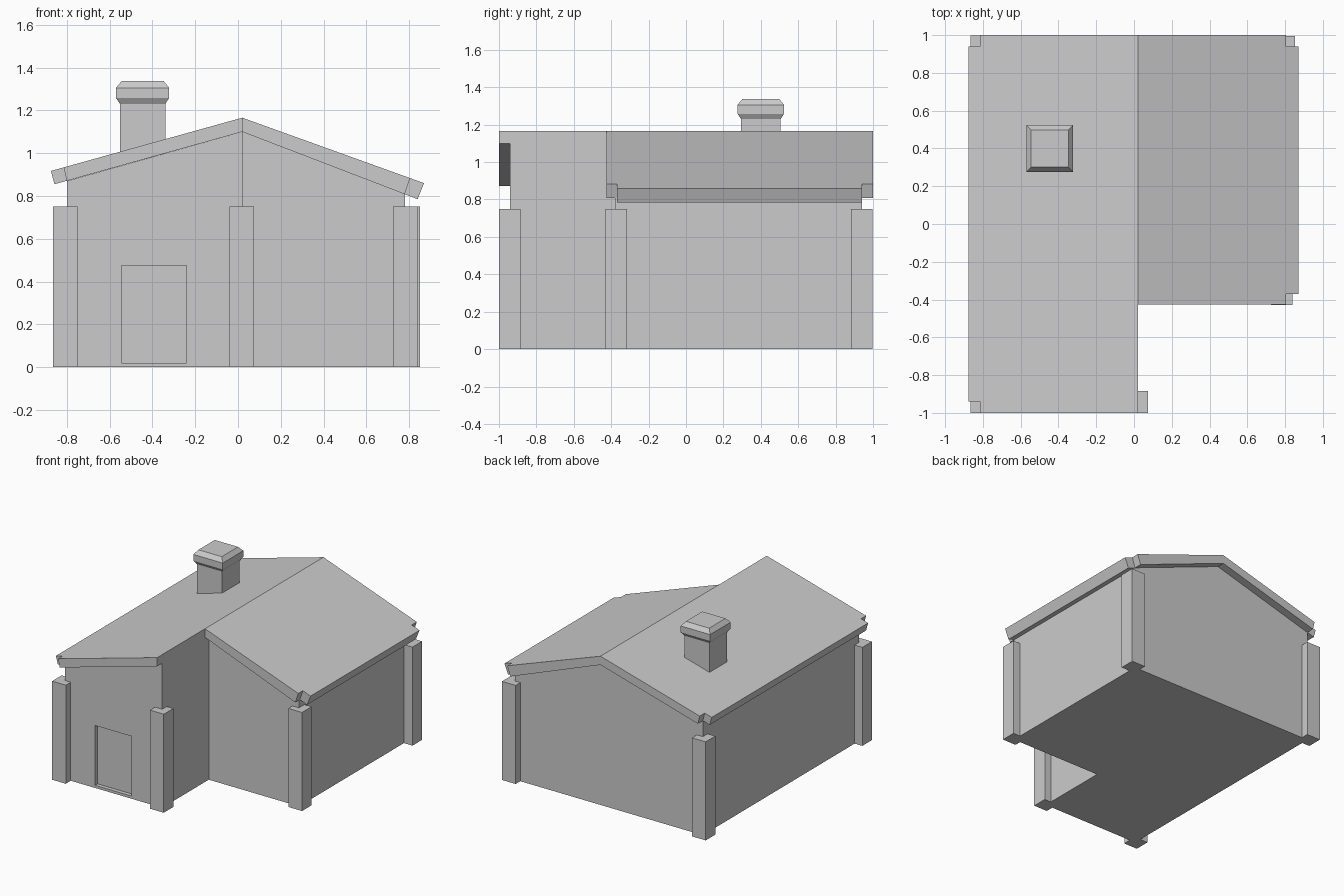
import bpy, bmesh

if "Cube" in bpy.data.objects:
    bpy.data.objects.remove(bpy.data.objects["Cube"])


def finish(name, bm):
    bmesh.ops.recalc_face_normals(bm, faces=bm.faces)
    mesh = bpy.data.meshes.new(name)
    bm.to_mesh(mesh)
    bm.free()
    obj = bpy.data.objects.new(name, mesh)
    bpy.context.collection.objects.link(obj)
    return obj


def loft(name, rings):
    """Skin a stack of equal-length point rings and cap both ends."""
    bm = bmesh.new()
    rows = [[bm.verts.new(p) for p in ring] for ring in rings]
    for a, b in zip(rows, rows[1:]):
        for i in range(len(a)):
            j = (i + 1) % len(a)
            bm.faces.new((a[i], a[j], b[j], b[i]))
    bm.faces.new(rows[0])
    bm.faces.new(rows[-1])
    return finish(name, bm)


def prism(name, profile, y0, y1):
    """Extrude an x-z profile along y."""
    return loft(name, [[(x, y, z) for x, z in profile] for y in (y0, y1)])


def box(name, x0, x1, y0, y1, z0, z1):
    return prism(name, [(x0, z0), (x1, z0), (x1, z1), (x0, z1)], y0, y1)


def cut(obj, cutters):
    """Subtract the cutters, then remove them."""
    for c in cutters:
        c.hide_render = True
        mod = obj.modifiers.new("cut", 'BOOLEAN')
        mod.operation, mod.solver, mod.object = 'DIFFERENCE', 'EXACT', c
        bpy.context.view_layer.objects.active = obj
        bpy.ops.object.modifier_apply(modifier=mod.name)
        bpy.data.objects.remove(c, do_unlink=True)


RIDGE = 0.02

# walls: gabled block, stepped back on the right, with a recessed doorway
walls = prism("walls", [(-0.80, 0), (0.78, 0), (0.78, 0.81),
                        (RIDGE, 1.10), (-0.80, 0.87)], -0.94, 0.94)
cut(walls, [box("step_cutter", RIDGE, 2, -2, -0.38, -1, 2),
            box("door_cutter", -0.545, -0.24, -1.2, -0.91, 0.02, 0.475)])

# roof: folded slab with the step and notched eave corners cut out
roof = prism("roof", [(-0.875, 0.917), (RIDGE, 1.166), (0.87, 0.86),
                      (0.84, 0.785), (RIDGE, 1.10), (-0.858, 0.855)], -1, 1)
left_notch = [(-0.83, 0.994), (-0.785, 0.808), (-1, 0.8), (-1, 1)]
right_notch = [(0.83, 0.96), (0.755, 0.735), (1, 0.7), (1, 1)]
cut(roof, [box("roof_step_cutter", RIDGE, 2, -2, -0.425, 0, 2),
           prism("notch_cutter", left_notch, -1.1, -0.94),
           prism("notch_cutter", left_notch, 0.94, 1.1),
           prism("notch_cutter", right_notch, -0.6, -0.37),
           prism("notch_cutter", right_notch, 0.94, 1.1)])

# corner posts
for name, x, y in (("front_left_post", -0.865, -1.0),
                   ("front_middle_post", -0.04, -1.0),
                   ("front_right_post", 0.725, -0.43),
                   ("back_left_post", -0.865, 0.883),
                   ("back_right_post", 0.737, 0.881)):
    box(name, x, x + 0.115, y, y + 0.115, 0, 0.75)

# chimney with a chamfered cap
cx, cy = -0.446, 0.40
loft("chimney", [[(cx + sx * h, cy + sy * h, z)
                  for sx, sy in ((-1, -1), (1, -1), (1, 1), (-1, 1))]
                 for h, z in ((0.106, 0.97), (0.106, 1.23), (0.124, 1.258),
                              (0.124, 1.306), (0.098, 1.338))])
